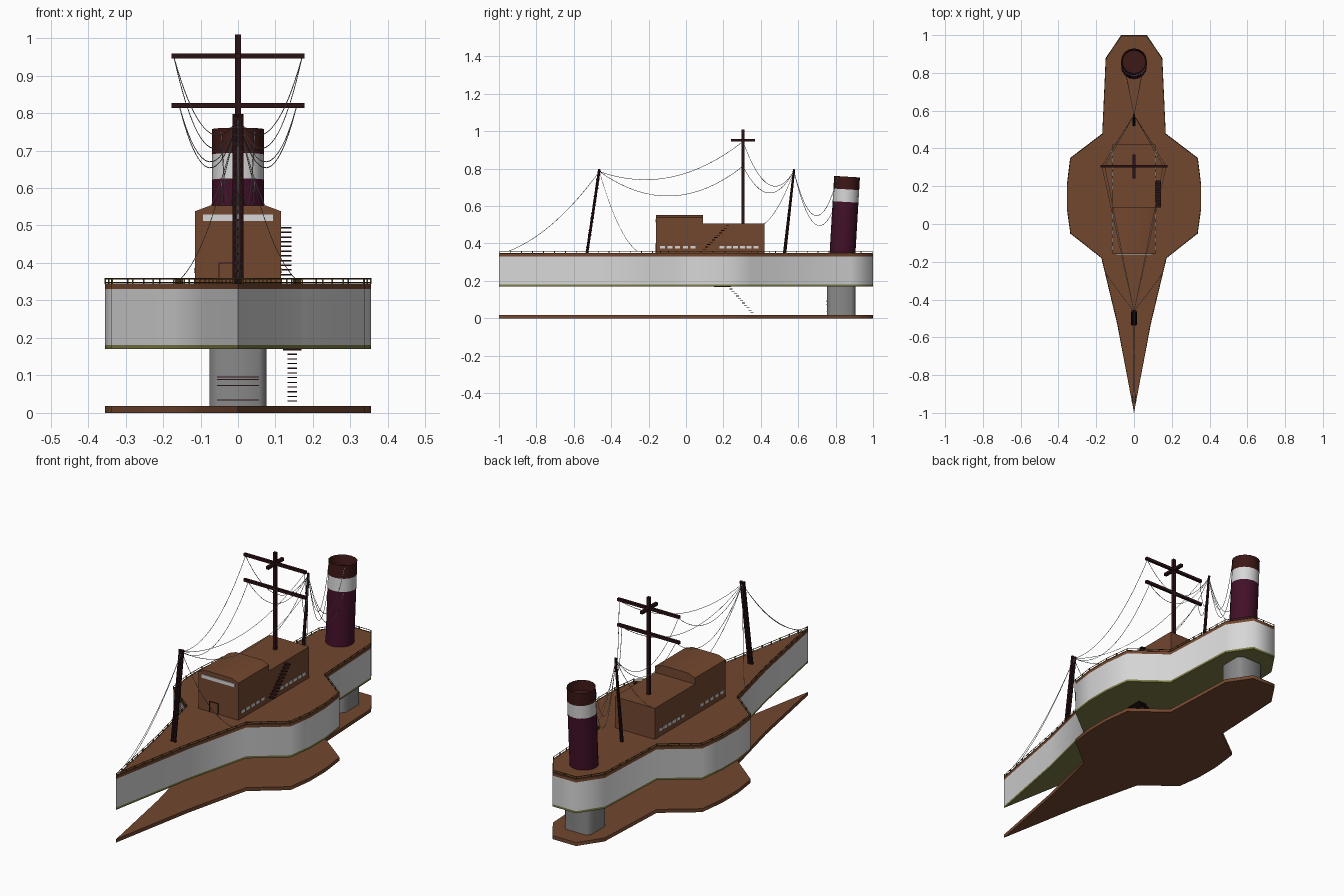
import bpy, bmesh, math
from mathutils import Vector

if "Cube" in bpy.data.objects:
    bpy.data.objects.remove(bpy.data.objects["Cube"])


def material(name, rgb):
    m = bpy.data.materials.new(name)
    m.use_nodes = True
    m.diffuse_color = (*rgb, 1)
    node = next(n for n in m.node_tree.nodes if n.type == 'BSDF_PRINCIPLED')
    node.inputs["Base Color"].default_value = (*rgb, 1)
    return m


BROWN = material("deck_brown", (0.17, 0.063, 0.028))
WHITE = material("hull_white", (0.68, 0.68, 0.68))
GREY = material("column_grey", (0.25, 0.25, 0.25))
OLIVE = material("keel_olive", (0.2, 0.2, 0.06))
MAROON = material("funnel_maroon", (0.055, 0.005, 0.022))
DARK = material("mast_dark", (0.025, 0.006, 0.007))
SOOT = material("funnel_top_dark", (0.045, 0.009, 0.008))
GOLD = material("rail_bronze", (0.13, 0.075, 0.02))
WIRE = material("wire_grey", (0.4, 0.38, 0.36))


def finish(name, bm, mat, smooth=0):
    bmesh.ops.recalc_face_normals(bm, faces=bm.faces)
    me = bpy.data.meshes.new(name)
    bm.to_mesh(me)
    bm.free()
    me.materials.append(mat)
    ob = bpy.data.objects.new(name, me)
    bpy.context.collection.objects.link(ob)
    if smooth:
        bpy.ops.object.select_all(action='DESELECT')
        ob.select_set(True)
        bpy.context.view_layer.objects.active = ob
        bpy.ops.object.shade_smooth_by_angle(angle=math.radians(smooth))
    return ob


def prism(name, points, offset, mat, smooth=0):
    """Extrude a flat polygon along an offset."""
    bm = bmesh.new()
    face = bm.faces.new([bm.verts.new(p) for p in points])
    ext = bmesh.ops.extrude_face_region(bm, geom=[face], use_keep_orig=True)
    moved = [v for v in ext["geom"] if isinstance(v, bmesh.types.BMVert)]
    bmesh.ops.translate(bm, verts=moved, vec=offset)
    return finish(name, bm, mat, smooth)


def add_box(bm, lo, hi):
    lo, hi = Vector(lo), Vector(hi)
    made = bmesh.ops.create_cube(bm, size=1)["verts"]
    bmesh.ops.scale(bm, vec=hi - lo, verts=made)
    bmesh.ops.translate(bm, vec=(lo + hi) / 2, verts=made)


def boxes(name, spans, mat):
    bm = bmesh.new()
    for lo, hi in spans:
        add_box(bm, lo, hi)
    return finish(name, bm, mat)


def rod(name, a, b, r, mat, sides=8, hollow=0, r2=None):
    a, b = Vector(a), Vector(b)
    bm = bmesh.new()
    bmesh.ops.create_cone(bm, cap_ends=True, segments=sides, radius1=r,
                          radius2=r2 or r, depth=(b - a).length)
    if hollow:
        top = max(bm.faces, key=lambda f: f.calc_center_median().z)
        bmesh.ops.inset_region(bm, faces=[top], thickness=0.008)
        bmesh.ops.translate(bm, verts=top.verts, vec=(0, 0, -hollow))
    turn = (b - a).to_track_quat('Z', 'Y').to_matrix()
    bmesh.ops.rotate(bm, matrix=turn, verts=bm.verts)
    bmesh.ops.translate(bm, vec=(a + b) / 2, verts=bm.verts)
    return finish(name, bm, mat, 40)


def cable(name, paths, r, mat, cyclic=False):
    cu = bpy.data.curves.new(name, 'CURVE')
    cu.dimensions = '3D'
    cu.bevel_depth = r
    cu.bevel_resolution = 0
    cu.materials.append(mat)
    for path in paths:
        sp = cu.splines.new('POLY')
        sp.points.add(len(path) - 1)
        sp.use_cyclic_u = cyclic
        for pt, co in zip(sp.points, path):
            pt.co = (*co, 1)
    ob = bpy.data.objects.new(name, cu)
    bpy.context.collection.objects.link(ob)


# Plan outline shared by hull, deck and base
HALF = [(0.088, -0.53), (0.172, -0.18), (0.337, -0.05), (0.355, 0.08),
        (0.355, 0.21), (0.338, 0.35), (0.167, 0.48), (0.149, 0.88), (0.068, 1.0)]
OUTLINE = [(0, -1)] + HALF + [(-x, y) for x, y in reversed(HALF)]


def plan(z, scale=1.0):
    return [(x * scale, y * scale, z) for x, y in OUTLINE]


def slab(name, z0, z1, mat):
    return prism(name, plan(z0), (0, 0, z1 - z0), mat, 60)


slab("base_plate", 0, 0.018, BROWN)
slab("hull_bottom", 0.17, 0.181, OLIVE)
slab("hull_side", 0.181, 0.33, WHITE)
slab("deck", 0.33, 0.345, BROWN)

# Railing around the deck edge
rails = [plan(z, 0.996) for z in (0.348, 0.358)]
cable("deck_rails", rails, 0.0018, GOLD, cyclic=True)
posts = []
ring = [Vector(p) for p in plan(0.344, 0.996)]
for a, b in zip(ring, ring[1:] + ring[:1]):
    count = max(1, round((b - a).length / 0.06))
    for i in range(count):
        p = a.lerp(b, i / count)
        posts.append((p - Vector((0.002, 0.002, 0)), p + Vector((0.002, 0.002, 0.016))))
boxes("rail_posts", posts, GOLD)

# Stern column with its front panel
X, C, Y0, Y1 = 0.076, 0.02, 0.755, 0.905
column = [(-X + C, Y0), (X - C, Y0), (X, Y0 + C), (X, Y1 - C),
          (X - C, Y1), (-X + C, Y1), (-X, Y1 - C), (-X, Y0 + C)]
prism("stern_column", [(x, y, 0.018) for x, y in column], (0, 0, 0.152), GREY, 50)
boxes("column_panel_lines", [((-0.056, 0.752, z), (0.056, 0.756, z + 0.003))
                             for z in (0.033, 0.072, 0.088, 0.094)], DARK)

# Boarding ladder and hatch under the hull
boxes("lower_ladder", [((0.132, 0.345 - 0.0112 * i, 0.03 + 0.0125 * i),
                        (0.158, 0.361 - 0.0112 * i, 0.033 + 0.0125 * i))
                       for i in range(11)], DARK)
boxes("hatch_opening", [((0.12, 0.15, 0.167), (0.17, 0.24, 0.171))], DARK)

# Deckhouses
W = 0.115
prism("bridge_house", [(-W, -0.16, 0.345), (W, -0.16, 0.345), (W, -0.16, 0.538),
                       (0.075, -0.16, 0.553), (-0.075, -0.16, 0.553), (-W, -0.16, 0.538)],
      (0, 0.25, 0), BROWN, 30)
boxes("aft_house", [((-W, 0.09, 0.345), (W, 0.42, 0.506))], BROWN)
boxes("bridge_window", [((-0.094, -0.164, 0.512), (0.094, -0.159, 0.53))], WHITE)
door = [((x, -0.163, 0.345), (x + 0.003, -0.159, 0.4)) for x in (-0.052, -0.004)]
boxes("door_frame", door + [((-0.052, -0.163, 0.398), (-0.001, -0.159, 0.401))], DARK)

# Rows of side windows on both sides
starts = [-0.14 + 0.041 * i for i in range(5)] + [0.18 + 0.036 * i for i in range(6)]
boxes("side_windows", [((s * W - 0.003, y, 0.373), (s * W + 0.003, y + 0.027, 0.387))
                       for s in (-1, 1) for y in starts], WHITE)

# Stair on the left side of the house
boxes("house_stair", [((W, 0.088 + 0.0125 * i, 0.367 + 0.0125 * i),
                       (0.143, 0.106 + 0.0125 * i, 0.371 + 0.0125 * i))
                      for i in range(11)], DARK)

# Fore mast: twin poles with rungs
foot, head = Vector((0, -0.53, 0.345)), Vector((0, -0.463, 0.797))
for side, s in (("right", -1), ("left", 1)):
    off = Vector((0.008 * s, 0, 0))
    rod("fore_mast_" + side, foot + off, head + off, 0.007, DARK)
rungs = [foot.lerp(head, (i + 0.5) / 20) for i in range(20)]
boxes("fore_mast_rungs", [(p - Vector((0.008, 0.009, 0.003)), p + Vector((0.008, 0.009, 0.003)))
                          for p in rungs], DARK)

# Main mast with yards
boxes("main_mast", [((-0.008, 0.297, 0.5), (0.008, 0.313, 1.01))], DARK)
boxes("main_yards", [((-0.178, 0.298, z - 0.007), (0.178, 0.312, z + 0.007))
                     for z in (0.82, 0.952)]
      + [((-0.008, 0.24, 0.945), (0.008, 0.368, 0.959))], DARK)

# Aft mast
rod("aft_mast", (0, 0.527, 0.345), (0, 0.578, 0.797), 0.009, DARK, r2=0.006)

# Raked funnel in three bands
low, high = Vector((0, 0.836, 0.335)), Vector((0, 0.861, 0.757))
cuts = [low.lerp(high, t) for t in (0, 0.68, 0.84, 1)]
rod("funnel_body", cuts[0], cuts[1], 0.069, MAROON, 16)
rod("funnel_band", cuts[1], cuts[2], 0.069, WHITE, 16)
rod("funnel_top", cuts[2], cuts[3], 0.069, SOOT, 16, hollow=0.05)

# Rigging, hung with a sag and mirrored to both sides
FORE, AFT = (0, -0.463, 0.785), (0, 0.577, 0.787)
UPPER, LOWER = (0.17, 0.305, 0.945), (0.155, 0.305, 0.813)
lines = [(FORE, (0.006, -0.95, 0.358), 0.06), (FORE, (0.153, -0.26, 0.358), 0.07),
         (FORE, UPPER, 0.11), (FORE, LOWER, 0.145), (UPPER, AFT, 0.15), (LOWER, AFT, 0.13),
         (AFT, (0.1, 0.42, 0.506), 0.04), (AFT, (0.045, 0.81, 0.75), 0.22),
         (AFT, (0.045, 0.803, 0.62), 0.2)]
paths = []
for a, b, sag in lines:
    for s in (-1, 1):
        path = []
        for i in range(17):
            t = i / 16
            p = Vector(a).lerp(Vector(b), t)
            path.append((p.x * s, p.y, p.z - sag * 4 * t * (1 - t)))
        paths.append(path)
cable("rigging", paths, 0.0013, WIRE)
